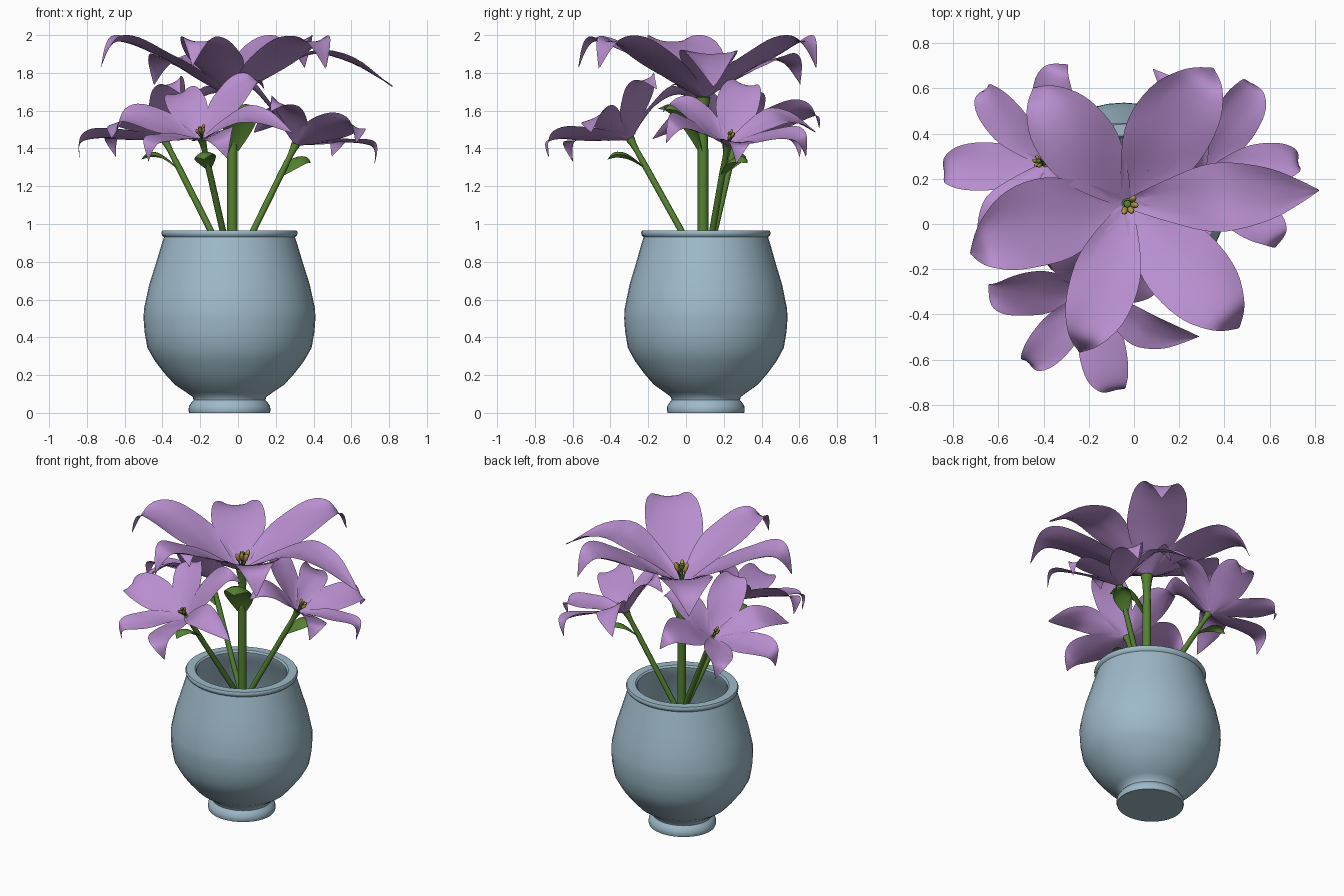
import bpy, bmesh, math
from mathutils import Vector, Matrix

if "Cube" in bpy.data.objects:
    bpy.data.objects.remove(bpy.data.objects["Cube"])


def material(name, rgb):
    m = bpy.data.materials.new(name)
    m.diffuse_color = (*rgb, 1)
    m.use_nodes = True
    m.node_tree.nodes["Principled BSDF"].inputs["Base Color"].default_value = m.diffuse_color
    return m


BLUE = material("glazed_blue", (0.34, 0.49, 0.58))
LILAC = material("lilac", (0.48, 0.27, 0.62))
GREEN = material("leaf_green", (0.09, 0.22, 0.03))
GOLD = material("pollen_gold", (0.42, 0.30, 0.06))


def finish(name, bm, mat, matrix, angle=50):
    me = bpy.data.meshes.new(name)
    bm.to_mesh(me)
    bm.free()
    ob = bpy.data.objects.new(name, me)
    bpy.context.collection.objects.link(ob)
    me.materials.append(mat)
    ob.matrix_world = matrix
    bpy.ops.object.select_all(action='DESELECT')
    ob.select_set(True)
    bpy.context.view_layer.objects.active = ob
    bpy.ops.object.shade_smooth_by_angle(angle=math.radians(angle))
    return ob


def lathe(bm, profile, n):
    """Spin (radius, z) points around z; points of radius 0 close the ends."""
    rings = []
    for r, z in profile:
        if r == 0:
            rings.append([bm.verts.new((0, 0, z))] * n)
        else:
            rings.append([bm.verts.new((r * math.cos(2 * math.pi * k / n),
                                        r * math.sin(2 * math.pi * k / n), z)) for k in range(n)])
    for a, b in zip(rings, rings[1:]):
        for k in range(n):
            q = [a[k], a[(k + 1) % n], b[(k + 1) % n], b[k]]
            bm.faces.new(list(dict.fromkeys(q)))
    bmesh.ops.recalc_face_normals(bm, faces=bm.faces)


def smooth_path(points, steps):
    """Catmull-Rom through the points."""
    p = [Vector(q) for q in points]
    p = [2 * p[0] - p[1]] + p + [2 * p[-1] - p[-2]]
    out = []
    for i in range(1, len(p) - 2):
        a, b, c, d = p[i - 1:i + 3]
        for s in range(steps):
            t = s / steps
            out.append(0.5 * (2 * b + (c - a) * t + (2 * a - 5 * b + 4 * c - d) * t * t
                              + (3 * b - a - 3 * c + d) * t ** 3))
    return out + [p[-2]]


def blade(bm, spine, angle, length, half_width, cup, bend=0.0, ripple=0.0, cols=8):
    """Leaf-like sheet: spine holds (reach, height, relative width)."""
    rot = Matrix.Rotation(math.radians(angle), 3, 'Z')
    rows = []
    for reach, h, w in smooth_path(spine, 3):
        w = max(w, 0.02) * half_width
        side = bend * max(0, reach - 0.5) ** 2 * 4
        row = []
        for j in range(cols + 1):
            v = 2 * j / cols - 1
            lift = cup * w * v * v + ripple * math.sin(9 * reach + 3 * v + angle) * v * v
            row.append(bm.verts.new(rot @ Vector((reach * length, v * w + side, h + lift))))
        rows.append(row)
    for a, b in zip(rows, rows[1:]):
        for j in range(cols):
            bm.faces.new((a[j], b[j], b[j + 1], a[j + 1]))


ARCHED = [(.02, 0, .2), (.2, .075, .62), (.4, .165, .95), (.58, .23, 1),
          (.75, .28, .88), (.88, .295, .6), (.95, .25, .34), (1, .16, .02)]
LOW = [(.02, 0, .2), (.2, .07, .62), (.4, .14, .95), (.58, .185, 1),
       (.75, .20, .88), (.88, .18, .6), (.95, .14, .34), (1, .07, .02)]
LONG = [(.02, 0, .2), (.2, .10, .6), (.4, .20, .97), (.55, .23, 1),
        (.75, .18, .75), (.9, .11, .35), (1, .06, .02)]
BRACT = [(.06, -.27, .3), (.2, -.17, .75), (.4, -.08, 1), (.7, -.035, .75), (1, -.06, .02)]
# spine, direction, reach, half width, sideways bend of the tip
PETALS = [(LONG, 4, .85, .15, 0), (ARCHED, 60, .71, .185, -.03), (LOW, 129, .66, .17, 0),
          (ARCHED, 192, .725, .19, .07), (ARCHED, 254, .69, .15, -.02), (ARCHED, 312, .74, .18, 0)]


def flower(name, centre, direction, turn, scale, stem_length):
    tilt = Vector((0, 0, 1)).rotation_difference(Vector(direction)).to_matrix().to_4x4()
    mat = (Matrix.Translation(centre) @ tilt
           @ Matrix.Rotation(math.radians(turn), 4, 'Z') @ Matrix.Scale(scale, 4))
    # six petals
    bm = bmesh.new()
    for spine, angle, reach, half, bend in PETALS:
        blade(bm, spine, angle, reach, half, 0.18, bend, 0.012)
    finish(name + "_petals", bm, LILAC, mat, 80)
    # stem flaring into the flower base
    bm = bmesh.new()
    lathe(bm, [(0, -stem_length), (.028, -stem_length), (.028, -.28), (.024, -.12),
               (.03, -.05), (.04, 0), (0, .012)], 12)
    finish(name + "_stem", bm, GREEN, mat)
    # single bract below the petals
    bm = bmesh.new()
    blade(bm, BRACT, -67, .26, .095, -0.5)
    finish(name + "_bract", bm, GREEN, mat, 80)
    # pistil and filaments
    bm = bmesh.new()
    lathe(bm, [(.008, 0), (.008, .09), (.018, .105), (.016, .12), (0, .125)], 8)
    anthers = bmesh.new()
    for k in range(4):
        a = math.radians(-110 + 50 * k)
        top = Vector((.032 * math.cos(a), .032 * math.sin(a), .075 + .015 * (k % 2)))
        lean = Vector((0, 0, 1)).rotation_difference(top).to_matrix().to_4x4()
        bmesh.ops.create_cone(bm, segments=6, radius1=.005, radius2=.005, depth=top.length,
                              matrix=Matrix.Translation(top / 2) @ lean)
        bmesh.ops.create_uvsphere(anthers, u_segments=8, v_segments=6, radius=1,
                                  matrix=Matrix.Translation(top + Vector((0, 0, .015))) @ lean
                                  @ Matrix.Diagonal((.015, .015, .034, 1)))
    finish(name + "_pistil_and_filaments", bm, GREEN, mat)
    finish(name + "_anthers", anthers, GOLD, mat)


# vase: foot, belly, rolled rim and hollow inside, slightly oval
bm = bmesh.new()
lathe(bm, [(0, 0), (.213, 0), (.217, .012), (.215, .035), (.202, .055), (.19, .068), (.195, .085),
           (.228, .108), (.29, .15), (.345, .21), (.395, .275), (.435, .345), (.45, .43), (.455, .5),
           (.453, .55), (.425, .68), (.39, .79), (.36, .89), (.347, .93), (.358, .94), (.361, .955),
           (.355, .966), (.30, .966), (.29, .955), (.293, .93), (.315, .88), (.38, .68), (.41, .53),
           (.39, .36), (.3, .22), (.19, .14), (0, .12)], 40)
finish("vase", bm, BLUE, Matrix.Translation((-.045, .105, 0)) @ Matrix.Diagonal((1, .95, 1, 1)), 40)

# tall centre flower and three smaller ones leaning outwards from a shared root
flower("centre_flower", (-.03, .09, 1.67), (0, 0, 1), 0, 1.0, 1.2)
ROOT = Vector((-.03, .10, .74))
for name, centre, turn in (("left_flower", (-.39, .265, 1.45), 235),
                           ("right_flower", (.305, .22, 1.42), 114),
                           ("front_flower", (-.19, -.295, 1.45), -25)):
    axis = Vector(centre) - ROOT
    flower(name, centre, axis, turn, .61, axis.length / .61)
